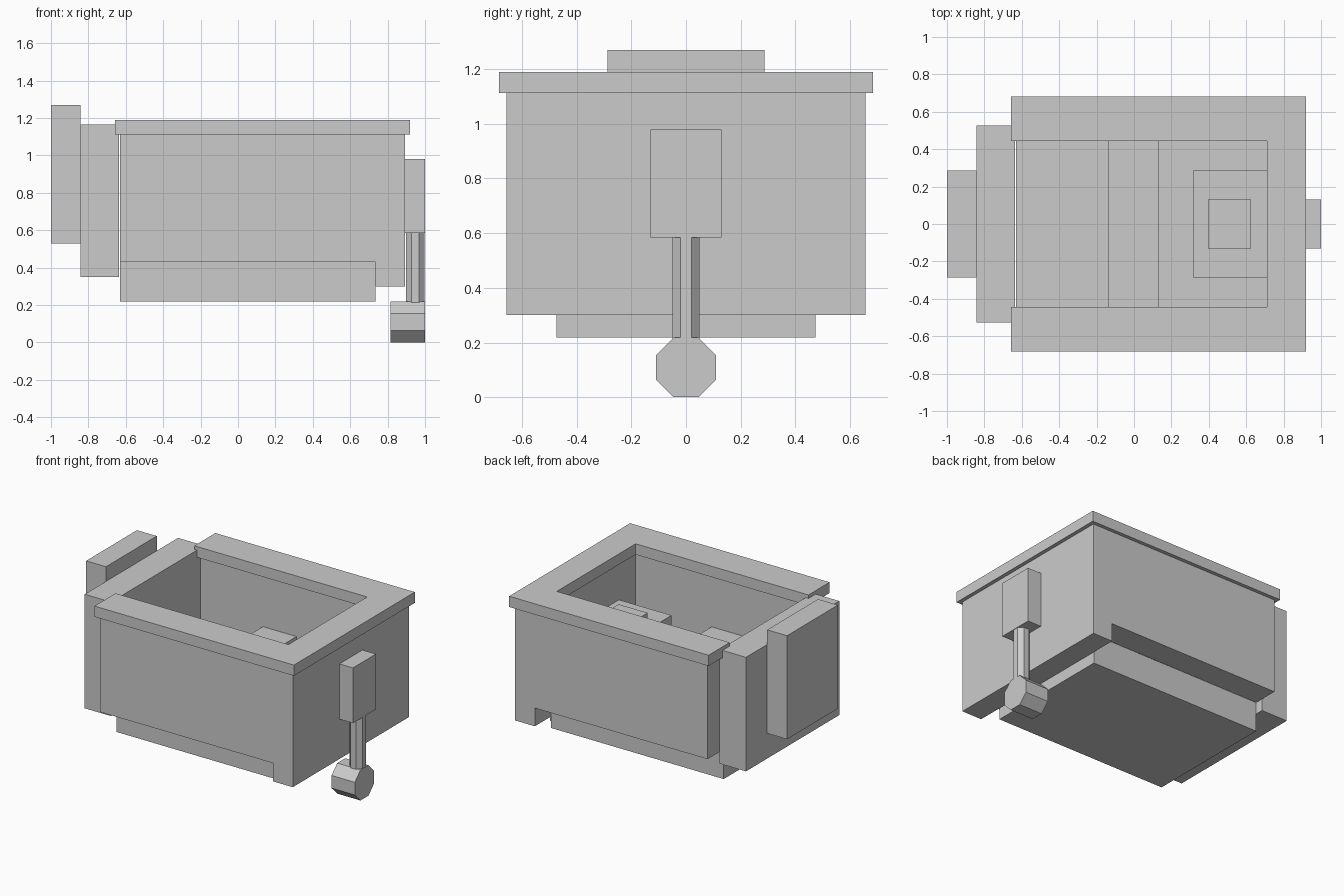
import bpy, bmesh, math
from mathutils import Matrix

if "Cube" in bpy.data.objects:
    bpy.data.objects.remove(bpy.data.objects["Cube"])

grey = bpy.data.materials.new("plain_grey")
grey.diffuse_color = (0.6, 0.6, 0.6, 1)
grey.use_nodes = True
grey.node_tree.nodes["Principled BSDF"].inputs["Base Color"].default_value = grey.diffuse_color


def finish(name, bm):
    bmesh.ops.recalc_face_normals(bm, faces=bm.faces)
    me = bpy.data.meshes.new(name)
    bm.to_mesh(me)
    bm.free()
    me.materials.append(grey)
    ob = bpy.data.objects.new(name, me)
    bpy.context.collection.objects.link(ob)
    return ob


def prism(name, points, direction):
    """Extrude a flat outline along a direction."""
    bm = bmesh.new()
    face = bm.faces.new([bm.verts.new(p) for p in points])
    out = bmesh.ops.extrude_face_region(bm, geom=[face])
    verts = [g for g in out["geom"] if isinstance(g, bmesh.types.BMVert)]
    bmesh.ops.translate(bm, verts=verts, vec=direction)
    return finish(name, bm)


def box(name, x0, x1, half_y, z0, z1):
    """Box centred across the boat."""
    pts = [(x0, -half_y, z0), (x1, -half_y, z0), (x1, half_y, z0), (x0, half_y, z0)]
    return prism(name, pts, (0, 0, z1 - z0))


def octagon(name, apothem, length, centre, along_x=False):
    """Eight-sided cylinder with flats facing the axes."""
    bm = bmesh.new()
    r = apothem / math.cos(math.pi / 8)
    bmesh.ops.create_cone(bm, cap_ends=True, segments=8, radius1=r, radius2=r, depth=length,
                          matrix=Matrix.Rotation(math.pi / 8, 4, 'Z'))
    if along_x:
        bm.transform(Matrix.Rotation(math.pi / 2, 4, 'Y'))
    bm.transform(Matrix.Translation(centre))
    return finish(name, bm)


# Hull: side profile with a deeper stern, hollowed out and open at the bow
side = [(-.63, .43), (.735, .43), (.735, .30), (.893, .30), (.893, 1.115), (-.63, 1.115)]
hull = prism("hull", [(x, -.657, z) for x, z in side], (0, 1.314, 0))
cutter = box("hull_cutter", -1.2, .73, .475, .1, 1.4)
cutter.hide_render = True
mod = hull.modifiers.new("hollow", 'BOOLEAN')
mod.operation = 'DIFFERENCE'
mod.solver = 'EXACT'
mod.object = cutter
bpy.context.view_layer.objects.active = hull
bpy.ops.object.modifier_apply(modifier=mod.name)
bpy.data.objects.remove(cutter)

# U-shaped rim on the hull
half = [(-.657, .445), (-.657, .683), (.92, .683)]
inner = (.71, .445)
rim = half + [(x, -y) for x, y in reversed(half)] + [(inner[0], -inner[1]), inner]
prism("rim", [(x, y, 1.113) for x, y in rim], (0, 0, .077))

# Floor and stepped bow
box("floor", -.63, .735, .474, .218, .43)
box("bow_inner", -.843, -.635, .527, .35, 1.165)
box("bow_tip", -1.0, -.843, .287, .53, 1.27)

# Seats
box("bench", -.135, .13, .476, .64, .74)
box("stern_seat", .315, .735, .286, .43, .845)
box("seat_cushion", .395, .625, .132, .845, .9)

# Outboard motor
box("motor_cover", .893, 1.0, .13, .585, .98)
octagon("motor_shaft", .05, .375, (.947, 0, .4025))
octagon("propeller", .109, .184, (.908, 0, .109), along_x=True)
